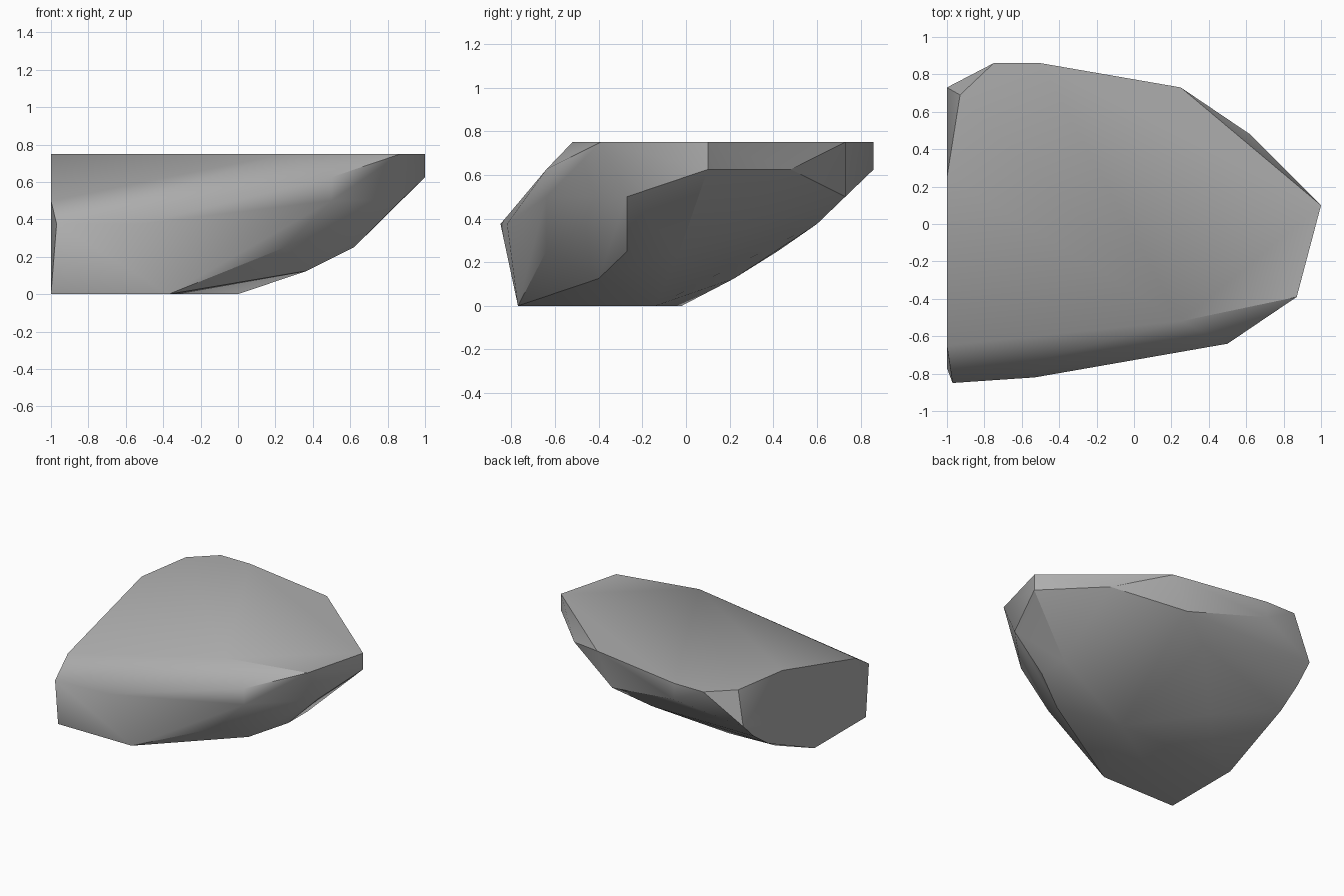
import bpy
import bmesh
import math
from mathutils import Vector

# Remove the default object
default_cube = bpy.data.objects.get("Cube")
if default_cube:
    bpy.data.objects.remove(default_cube, do_unlink=True)


def make_material(name, value):
    """Plain grey material visible in viewport and render."""
    material = bpy.data.materials.new(name)
    material.use_nodes = True
    colour = (value, value, value, 1)
    material.diffuse_color = colour
    shader = material.node_tree.nodes["Principled BSDF"]
    shader.inputs["Base Color"].default_value = colour
    shader.inputs["Roughness"].default_value = 1
    return material


def add_corners(bm, height, outline):
    """Add the rock corners that lie at one height."""
    for x, y in outline:
        bm.verts.new(Vector((x, y, height)))


def build_rock(name, layers, material):
    """Wrap a faceted convex skin around the stacked corner layers."""
    bm = bmesh.new()
    for height, outline in layers.items():
        add_corners(bm, height, outline)
    hull = bmesh.ops.convex_hull(bm, input=bm.verts)
    spare = [v for v in hull["geom_interior"] if isinstance(v, bmesh.types.BMVert)]
    bmesh.ops.delete(bm, geom=list(set(spare)), context="VERTS")
    # Join triangles that share one flat facet
    bmesh.ops.dissolve_limit(bm, angle_limit=math.radians(1), verts=bm.verts, edges=bm.edges)
    bmesh.ops.recalc_face_normals(bm, faces=bm.faces)
    mesh = bpy.data.meshes.new(name)
    bm.to_mesh(mesh)
    bm.free()
    mesh.materials.append(material)
    rock = bpy.data.objects.new(name, mesh)
    bpy.context.scene.collection.objects.link(rock)
    return rock


# Corners of the rock, layer by layer from the base to the flat top
layers = {
    0: [(-1, -.77), (-.37, -.77), (0, -.14), (-.75, -.02), (-1, -.14)],
    .125: [(.37, -.4), (-.52, .22)],
    .25: [(.25, -.64), (.62, -.27), (.62, -.03), (-1, .42)],
    .375: [(-.97, -.85), (-.53, -.82), (-.13, .6), (-1, .6)],
    .5: [(-1, -.65), (.5, -.64), (.87, -.27), (.12, .73), (-1, .73)],
    .625: [(.5, -.64), (1, .1), (.62, .48), (-.5, .86)],
    .75: [(-1, .25), (.25, -.52), (.87, -.39), (1, .1), (.25, .73),
          (-.5, .86), (-.75, .86), (-.93, .69)],
}

rock = build_rock("rock_body", layers, make_material("stone_grey", .42))

# Soft shading across shallow facets, crisp steep edges
bpy.ops.object.select_all(action="DESELECT")
rock.select_set(True)
bpy.context.view_layer.objects.active = rock
bpy.ops.object.shade_smooth_by_angle(angle=math.radians(30))
